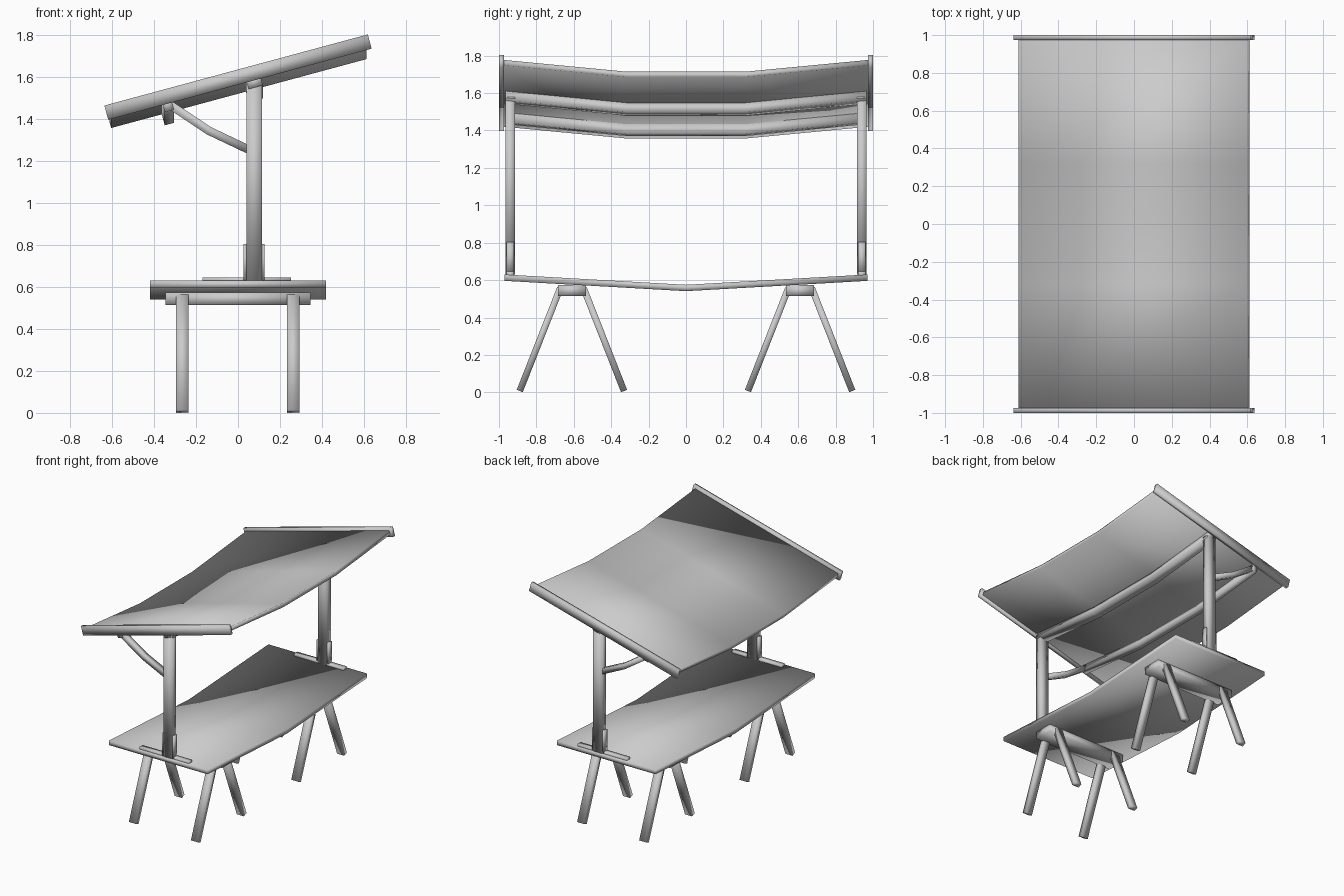
import bpy
import math
from mathutils import Vector

if "Cube" in bpy.data.objects:
    bpy.data.objects.remove(bpy.data.objects["Cube"])

SLOPE = math.radians(15.1)


def make(name, verts, faces):
    me = bpy.data.meshes.new(name)
    me.from_pydata(verts, [], faces)
    me.update()
    me.shade_smooth()  # soft shading across the simple planks
    ob = bpy.data.objects.new(name, me)
    bpy.context.collection.objects.link(ob)
    return ob


def loft(name, rings):
    """Join a row of four-cornered rings into a closed bar."""
    verts = [tuple(v) for r in rings for v in r]
    faces = [(0, 1, 2, 3)]
    for k in range(len(rings) - 1):
        a = 4 * k
        for i in range(4):
            j = (i + 1) % 4
            faces.append((a + i, a + 4 + i, a + 4 + j, a + j))
    e = 4 * (len(rings) - 1)
    faces.append((e + 3, e + 2, e + 1, e))
    return make(name, verts, faces)


def along_y(name, x, z, w, h, stations, tilt=0.0):
    """Bar or sheet running along y; stations are (y, drop)."""
    c, s = math.cos(tilt), math.sin(tilt)
    corners = [(-w / 2, -h / 2), (-w / 2, h / 2), (w / 2, h / 2), (w / 2, -h / 2)]
    return loft(name, [[(x + u * c - v * s, y, z + d + u * s + v * c)
                        for u, v in corners] for y, d in stations])


def path_beam(name, pts, wide, thick, side):
    """Rectangular beam through points; 'side' is its width direction."""
    pts = [Vector(p) for p in pts]
    side = Vector(side)
    rings = []
    for i, p in enumerate(pts):
        t = (pts[min(i + 1, len(pts) - 1)] - pts[max(i - 1, 0)]).normalized()
        a, b = side * wide / 2, side.cross(t) * thick / 2
        rings.append([p - a - b, p - a + b, p + a + b, p + a - b])
    return loft(name, rings)


def box(name, x0, x1, y, w, z0, z1):
    return along_y(name, (x0 + x1) / 2, (z0 + z1) / 2, x1 - x0, z1 - z0,
                   [(y - w / 2, 0), (y + w / 2, 0)])


def sag(end):
    return [(-end, 0), (-0.32, -0.063), (0.32, -0.063), (end, 0)]


# Table top with a dip in the middle
along_y("table_top", 0, 0.613, 0.84, 0.034, [(-0.97, 0), (0, -0.055), (0.97, 0)])

# Sagging canopy and the two rails carrying it
along_y("canopy", 0, 1.599, 1.26, 0.03, sag(0.98), SLOPE)
along_y("top_rail", 0.078, 1.577, 0.07, 0.052, sag(0.965), SLOPE)
along_y("lower_rail", -0.335, 1.467, 0.045, 0.058, sag(0.96), SLOPE)

for sgn, end in ((-1, "front"), (1, "back")):
    y = sgn * 0.94
    # Canopy end bar
    along_y(end + "_canopy_bar", 0, 1.6, 1.3, 0.07,
            [(sgn * 0.987 - 0.013, 0), (sgn * 0.987 + 0.013, 0)], SLOPE)
    # Post, its socket plates and foot
    box(end + "_post", 0.04, 0.115, y, 0.05, 0.63, 1.58)
    box(end + "_socket_left", 0.026, 0.042, y, 0.04, 0.63, 0.805)
    box(end + "_socket_right", 0.113, 0.127, y, 0.04, 0.63, 0.805)
    box(end + "_foot_plate", -0.168, 0.253, y, 0.04, 0.62, 0.645)
    # Bent brace holding the lower rail
    path_beam(end + "_brace", [(0.06, y, 1.25), (-0.14, y, 1.345), (-0.335, y, 1.475)],
              0.04, 0.04, (0, 1, 0))
    # Trestle
    ty = sgn * 0.61
    box(end + "_trestle_beam", -0.345, 0.345, ty, 0.15, 0.515, 0.573)
    for lx in (-0.265, 0.263):
        for ls in (-1, 1):
            path_beam(end + "_trestle_leg",
                      [(lx, ty + ls * 0.279, 0.007), (lx, ty + ls * 0.062, 0.558)],
                      0.06, 0.035, (1, 0, 0))

# Consistent outward normals
import bmesh
for ob in bpy.context.collection.objects:
    bm = bmesh.new()
    bm.from_mesh(ob.data)
    bmesh.ops.recalc_face_normals(bm, faces=bm.faces)
    bm.to_mesh(ob.data)
    bm.free()
